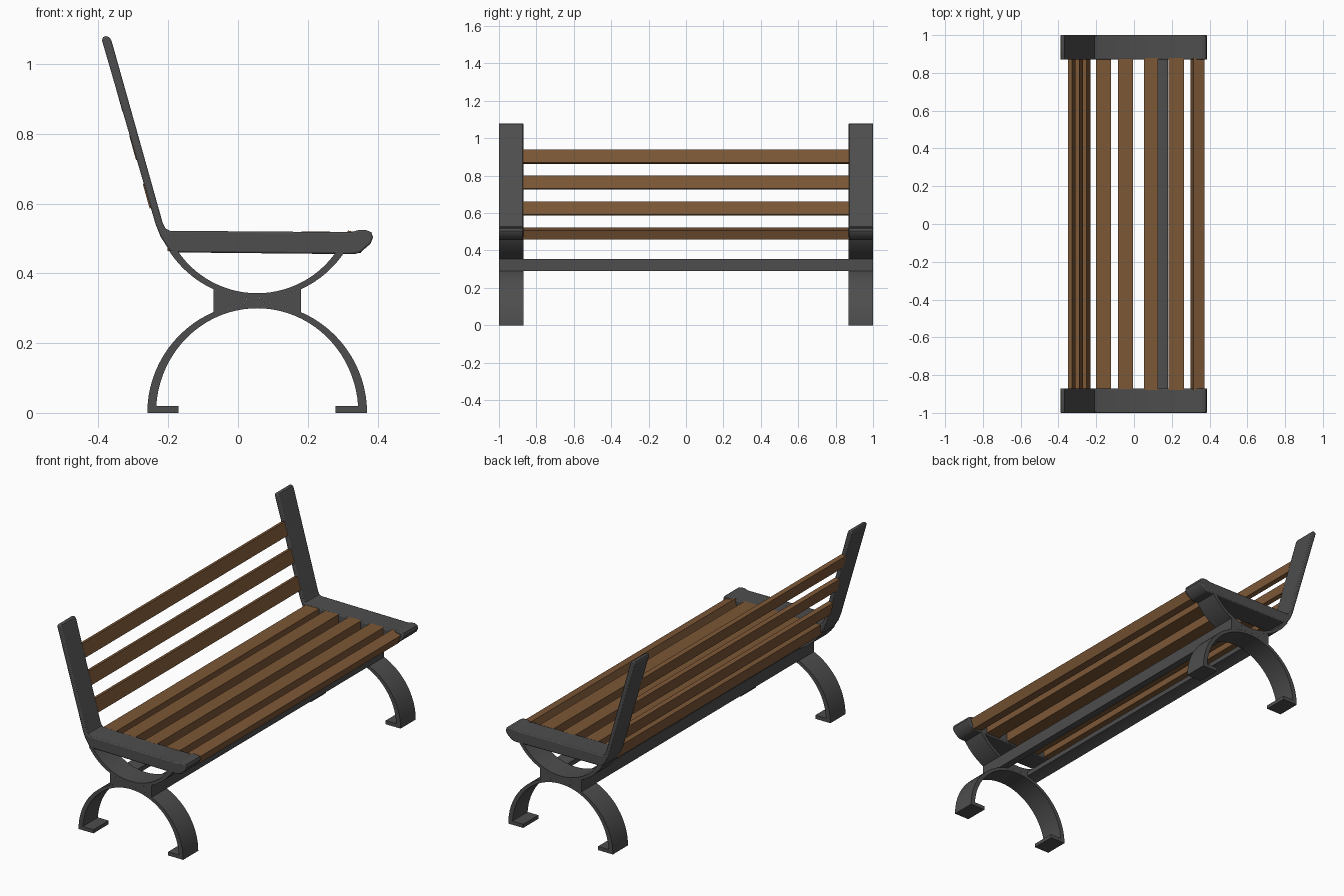
import bpy, bmesh, math

if "Cube" in bpy.data.objects:
    bpy.data.objects.remove(bpy.data.objects["Cube"])

CX = 0.055          # centre line of the leg arches
Y_IN, Y_OUT = 0.87, 1.0


def material(name, rgb):
    m = bpy.data.materials.new(name)
    m.diffuse_color = (*rgb, 1)
    m.use_nodes = True
    m.node_tree.nodes["Principled BSDF"].inputs["Base Color"].default_value = m.diffuse_color
    return m


IRON = material("dark_iron", (0.075, 0.075, 0.075))
WOOD = material("brown_wood", (0.20, 0.095, 0.037))


def prism(name, pts, y0, y1, mat, mirror=False, bevel=0):
    """Extrude an x-z profile along y; optionally mirror to the other end."""
    bm = bmesh.new()
    face = bm.faces.new([bm.verts.new((x, y0, z)) for x, z in pts])
    ext = bmesh.ops.extrude_face_region(bm, geom=[face])
    verts = [v for v in ext["geom"] if isinstance(v, bmesh.types.BMVert)]
    bmesh.ops.translate(bm, verts=verts, vec=(0, y1 - y0, 0))
    bmesh.ops.recalc_face_normals(bm, faces=bm.faces)
    me = bpy.data.meshes.new(name)
    bm.to_mesh(me)
    bm.free()
    me.materials.append(mat)
    ob = bpy.data.objects.new(name, me)
    bpy.context.collection.objects.link(ob)
    if bevel:
        b = ob.modifiers.new("bevel", 'BEVEL')
        b.width, b.segments, b.limit_method = bevel, 2, 'ANGLE'
        b.angle_limit = math.radians(50)
    if mirror:
        m = ob.modifiers.new("mirror", 'MIRROR')
        m.use_axis = (False, True, False)
    bpy.ops.object.select_all(action='DESELECT')
    ob.select_set(True)
    bpy.context.view_layer.objects.active = ob
    bpy.ops.object.shade_smooth_by_angle(angle=math.radians(30))
    return ob


def arc(rx, rz, cz, a0, a1, n=28):
    out = []
    for i in range(n + 1):
        a = a0 + (a1 - a0) * i / n
        out.append((CX + rx * math.cos(a), cz + rz * math.sin(a)))
    return out


# Back post and seat rail in one bent profile
prism("seat_and_back_frame", [
    (-0.39, 1.068), (-0.236, 0.54), (-0.222, 0.505), (-0.195, 0.463), (-0.17, 0.46),
    (0.335, 0.455), (0.352, 0.461), (0.38, 0.485), (0.387, 0.503), (0.382, 0.518),
    (0.365, 0.525), (0.345, 0.524), (0.325, 0.518), (-0.195, 0.522), (-0.208, 0.529),
    (-0.216, 0.545), (-0.362, 1.065), (-0.368, 1.076), (-0.378, 1.081), (-0.387, 1.077),
], Y_IN, Y_OUT, IRON, mirror=True, bevel=0.005)

# Lower leg arch with inward feet
low = math.asin(0.02 / 0.30)
prism("leg_arch",
      arc(0.315, 0.315, 0, math.pi, 0, 40)
      + [(0.28, 0), (0.28, 0.02)]
      + arc(0.29, 0.30, 0, low, math.pi - low, 40)
      + [(-0.17, 0.02), (-0.17, 0)],
      Y_IN, Y_OUT, IRON, mirror=True)

# Upper cradle arc under the seat rail
o = math.asin((0.628 - 0.465) / 0.301)
i = math.asin((0.618 - 0.465) / 0.275)
prism("seat_cradle",
      arc(0.301, 0.301, 0.628, math.pi + o, 2 * math.pi - o)
      + arc(0.275, 0.275, 0.618, 2 * math.pi - i, math.pi + i),
      Y_IN, Y_OUT, IRON, mirror=True)


def between_arcs(d0, d1, n=10):
    """Profile filling the space between cradle and leg arch."""
    ds = [d0 + (d1 - d0) * k / n for k in range(n + 1)]
    top = [(CX + d, 0.628 - math.sqrt(0.301**2 - d * d)) for d in ds]
    bot = [(CX + d, math.sqrt(0.315**2 - d * d)) for d in reversed(ds)]
    return top + bot


# Junction block and the two long stretchers
prism("junction_block", between_arcs(-0.125, 0.125, 16), Y_IN, Y_OUT, IRON, mirror=True)
for name, d0, d1 in (("rear_stretcher", -0.125, -0.065), ("front_stretcher", 0.065, 0.125)):
    prism(name, between_arcs(d0, d1, 5), -Y_IN - 0.01, Y_IN + 0.01, IRON)

# Flat seat slats
for k, (x0, x1) in enumerate(((-0.202, -0.122), (-0.085, -0.005), (0.052, 0.128), (0.182, 0.264))):
    prism(f"seat_slat_{k + 1}", [(x0, 0.464), (x1, 0.464), (x1, 0.52), (x0, 0.52)],
          -Y_IN - 0.01, Y_IN + 0.01, WOOD)

# Front slat tipped forward
prism("front_seat_slat", [(0.298, 0.467), (0.352, 0.458), (0.372, 0.508), (0.315, 0.523)],
      -Y_IN - 0.01, Y_IN + 0.01, WOOD)

# Back slats lying within the sloping posts
ux, uz = -0.267, 0.964     # direction up the back
for k, zb in enumerate((0.592, 0.731, 0.869)):
    xf = -0.218 - (zb - 0.545) * 0.281
    t, h = 0.023, 0.073
    prism(f"back_slat_{k + 1}", [
        (xf, zb), (xf + ux * h, zb + uz * h),
        (xf + ux * h - uz * t, zb + uz * h + ux * t), (xf - uz * t, zb + ux * t),
    ], -Y_IN - 0.01, Y_IN + 0.01, WOOD)
